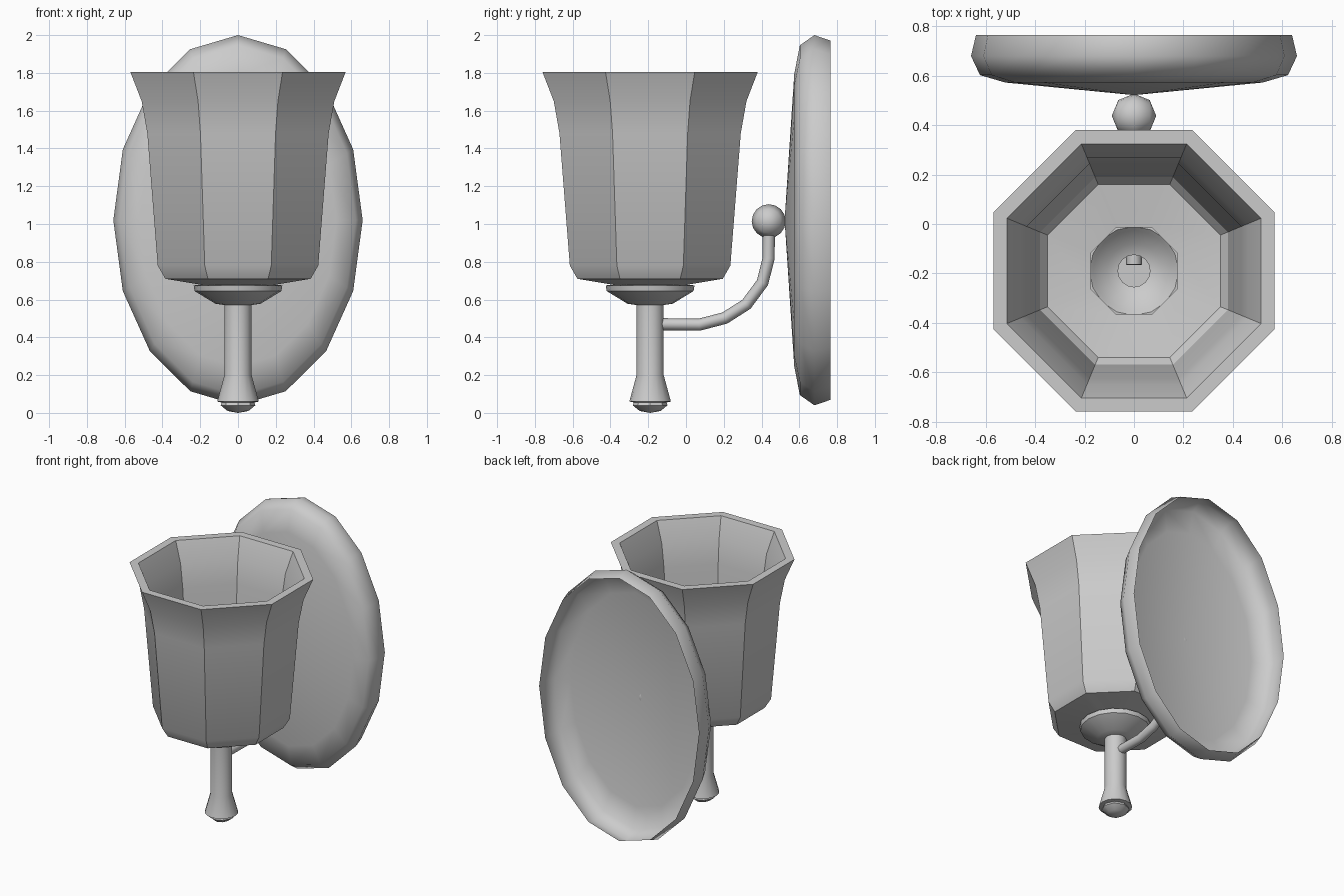
import bpy, bmesh, math
from mathutils import Matrix

if "Cube" in bpy.data.objects:
    bpy.data.objects.remove(bpy.data.objects["Cube"])


def finish(obj, angle=35):
    bpy.ops.object.select_all(action='DESELECT')
    bpy.context.view_layer.objects.active = obj
    obj.select_set(True)
    bpy.ops.object.shade_smooth_by_angle(angle=math.radians(angle))


def lathe(name, profile, sides, loc, turn=0.0, loop=False, matrix=None, flip=False, angle=35):
    """Revolve (radius, height) points around z; zero radius becomes a pole."""
    bm = bmesh.new()
    rings = []
    for r, z in profile:
        if r == 0:
            rings.append([bm.verts.new((0, 0, z))] * sides)
        else:
            rings.append([bm.verts.new((r * math.cos(turn + math.tau * i / sides),
                                        r * math.sin(turn + math.tau * i / sides), z))
                          for i in range(sides)])
    pairs = list(zip(rings, rings[1:]))
    if loop:
        pairs.append((rings[-1], rings[0]))
    for a, b in pairs:
        for i in range(sides):
            j = (i + 1) % sides
            bm.faces.new(dict.fromkeys((a[i], a[j], b[j], b[i])))
    if matrix:
        bm.transform(matrix)
    if flip:
        bmesh.ops.reverse_faces(bm, faces=bm.faces)
    mesh = bpy.data.meshes.new(name)
    bm.to_mesh(mesh)
    bm.free()
    obj = bpy.data.objects.new(name, mesh)
    obj.location = loc
    bpy.context.collection.objects.link(obj)
    finish(obj, angle)
    return obj


AXIS_Y = -0.19

# Octagonal flared shade: walls with thickness and a hole in the floor
apothems = [(0.175, 0.675), (0.385, 0.71), (0.425, 0.78), (0.48, 1.48), (0.51, 1.65), (0.57, 1.805),
            (0.515, 1.805), (0.46, 1.66), (0.435, 1.49), (0.38, 0.79), (0.35, 0.75), (0.175, 0.725)]
k = 1 / math.cos(math.pi / 8)
lathe("shade", [(a * k, z) for a, z in apothems], 8, (0, AXIS_Y, 0),
      turn=math.pi / 8, loop=True, angle=30)

# Cup holding the shade
lathe("shade_cup", [(0.065, 0.57), (0.12, 0.578), (0.23, 0.645), (0.235, 0.675), (0.18, 0.68),
                    (0.165, 0.665), (0.11, 0.61), (0.065, 0.595)], 16, (0, AXIS_Y, 0), loop=True)

# Hollow stem with flared foot
lathe("stem", [(0.0, 0.055), (0.085, 0.055), (0.11, 0.06), (0.072, 0.2), (0.072, 0.59),
               (0.066, 0.59), (0.066, 0.2), (0.066, 0.08), (0, 0.08)], 16, (0, AXIS_Y, 0))

# Bottom finial
lathe("finial", [(0, 0), (0.055, 0.01), (0.092, 0.04), (0.085, 0.06), (0, 0.06)], 8, (0, AXIS_Y, 0))

# Curved arm from the stem to the ball
path = [(-0.165, 0.47), (0.07, 0.467), (0.205, 0.502), (0.32, 0.575),
        (0.405, 0.69), (0.438, 0.82), (0.438, 0.97)]
curve = bpy.data.curves.new("arm", 'CURVE')
curve.dimensions = '3D'
curve.bevel_depth = 0.032
curve.bevel_resolution = 2
curve.use_fill_caps = True
spline = curve.splines.new('POLY')
spline.points.add(len(path) - 1)
for p, (y, z) in zip(spline.points, path):
    p.co = (0, y, z, 1)
arm = bpy.data.objects.new("arm", curve)
bpy.context.collection.objects.link(arm)
bpy.ops.object.select_all(action='DESELECT')
bpy.context.view_layer.objects.active = arm
arm.select_set(True)
bpy.ops.object.convert(target='MESH')
finish(bpy.context.view_layer.objects.active, 50)

# Ball joint, poles along x
ball = [(0.09 * math.sin(math.pi * i / 4) if 0 < i < 4 else 0, -0.09 * math.cos(math.pi * i / 4))
        for i in range(5)]
lathe("ball_joint", ball, 16, (0, 0.438, 1.015),
      matrix=Matrix.Rotation(math.pi / 2, 4, 'Y'), angle=60)

# Oval wall plate: thin dish open at the back, its axis turned along +y
dish = [(0, 0.522), (0.79, 0.573), (0.945, 0.603), (1.0, 0.68), (0.97, 0.765)]
lathe("wall_plate", dish, 16, (0, 0, 1.02),
      matrix=Matrix.Diagonal((0.66, 1, 0.98, 1)) @ Matrix.Rotation(-math.pi / 2, 4, 'X'),
      flip=True, angle=60)
